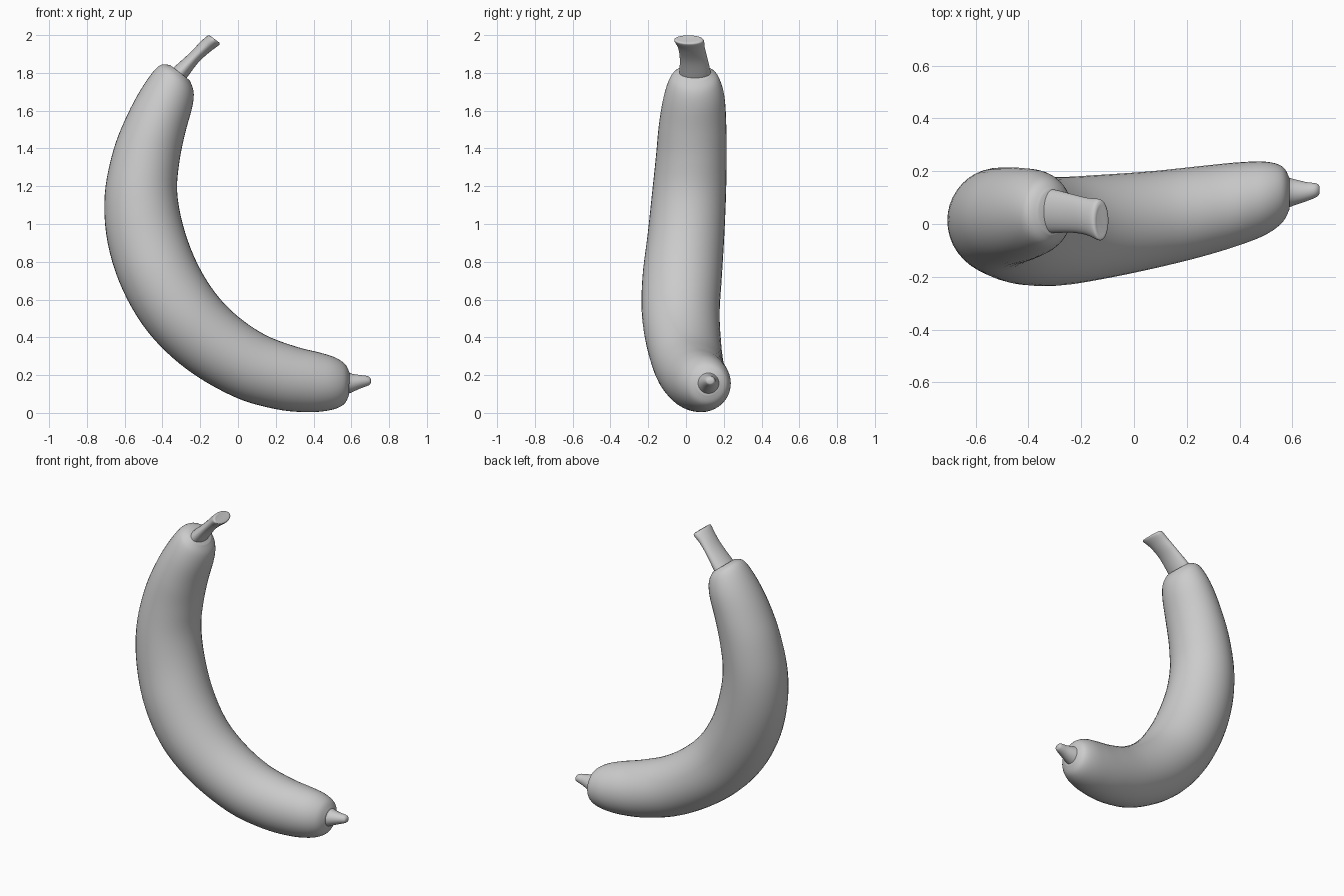
import bpy, bmesh, math
from mathutils import Vector

SIDES = 40


def catmull(a, b, c, d, t):
    return [0.5 * (2*q + (r-p)*t + (2*p - 5*q + 4*r - s)*t*t + (3*q - p - 3*r + s)*t**3)
            for p, q, r, s in zip(a, b, c, d)]


def loft(name, stations, steps=5):
    """Each station: outer x, outer z, inner x, inner z, centre y, half width in y."""
    n = len(stations)
    rows = []
    for i in range(n - 1):
        nb = [stations[min(max(i + k, 0), n - 1)] for k in (-1, 0, 1, 2)]
        rows += [catmull(*nb, s / steps) for s in range(steps)]
    rows.append(stations[-1])
    bm = bmesh.new()
    rings = []
    for ox, oz, ix, iz, yc, ry in rows:
        c = Vector(((ox + ix) / 2, yc, (oz + iz) / 2))
        u = Vector(((ox - ix) / 2, 0, (oz - iz) / 2))
        v = Vector((0, ry, 0))
        rings.append([bm.verts.new(c + u * math.cos(a) + v * math.sin(a))
                      for a in (2 * math.pi * k / SIDES for k in range(SIDES))])
    for a, b in zip(rings, rings[1:]):
        for k in range(SIDES):
            j = (k + 1) % SIDES
            bm.faces.new((a[k], a[j], b[j], b[k]))
    bm.faces.new(rings[0])
    bm.faces.new(rings[-1])
    bmesh.ops.recalc_face_normals(bm, faces=bm.faces)
    for f in bm.faces:
        f.smooth = True
    me = bpy.data.meshes.new(name)
    bm.to_mesh(me)
    bm.free()
    ob = bpy.data.objects.new(name, me)
    bpy.context.collection.objects.link(ob)
    return ob


# curved fruit body, top to bottom
loft("fruit_body", [
    (-0.36, 1.842, -0.255, 1.76, .045, .085),
    (-0.42, 1.836, -0.235, 1.70, .045, .128),
    (-0.50, 1.735, -0.242, 1.62, .043, .16),
    (-0.585, 1.58, -0.28, 1.48, .035, .178),
    (-0.66, 1.39, -0.31, 1.33, .028, .187),
    (-0.706, 1.15, -0.322, 1.17, .016, .196),
    (-0.69, 0.90, -0.29, 0.99, .0, .203),
    (-0.61, 0.65, -0.22, 0.80, -.02, .21),
    (-0.47, 0.42, -0.12, 0.635, -.028, .206),
    (-0.27, 0.23, 0.0, 0.51, -.012, .198),
    (-0.02, 0.085, 0.15, 0.41, .015, .185),
    (0.20, 0.02, 0.31, 0.35, .048, .172),
    (0.37, 0.004, 0.43, 0.32, .077, .157),
    (0.49, 0.015, 0.51, 0.295, .098, .138),
    (0.56, 0.045, 0.565, 0.26, .112, .106),
    (0.588, 0.095, 0.59, 0.215, .115, .06),
])

# stem at the top, widening to a cut end
loft("stem", [
    (-0.385, 1.79, -0.30, 1.735, .046, .085),
    (-0.345, 1.825, -0.268, 1.778, .048, .083),
    (-0.258, 1.903, -0.21, 1.855, .04, .073),
    (-0.20, 1.963, -0.15, 1.91, .028, .071),
    (-0.165, 1.994, -0.103, 1.945, .017, .078),
    (-0.150, 1.998, -0.098, 1.957, .012, .070),
    (-0.140, 1.990, -0.105, 1.965, .012, .050),
])

# small blossom tip at the bottom
loft("blossom_tip", [
    (0.56, 0.09, 0.56, 0.225, .118, .065),
    (0.60, 0.108, 0.60, 0.208, .12, .052),
    (0.645, 0.128, 0.65, 0.20, .122, .038),
    (0.685, 0.143, 0.685, 0.195, .127, .028),
    (0.70, 0.152, 0.70, 0.185, .129, .02),
    (0.704, 0.165, 0.704, 0.175, .13, .006),
])
